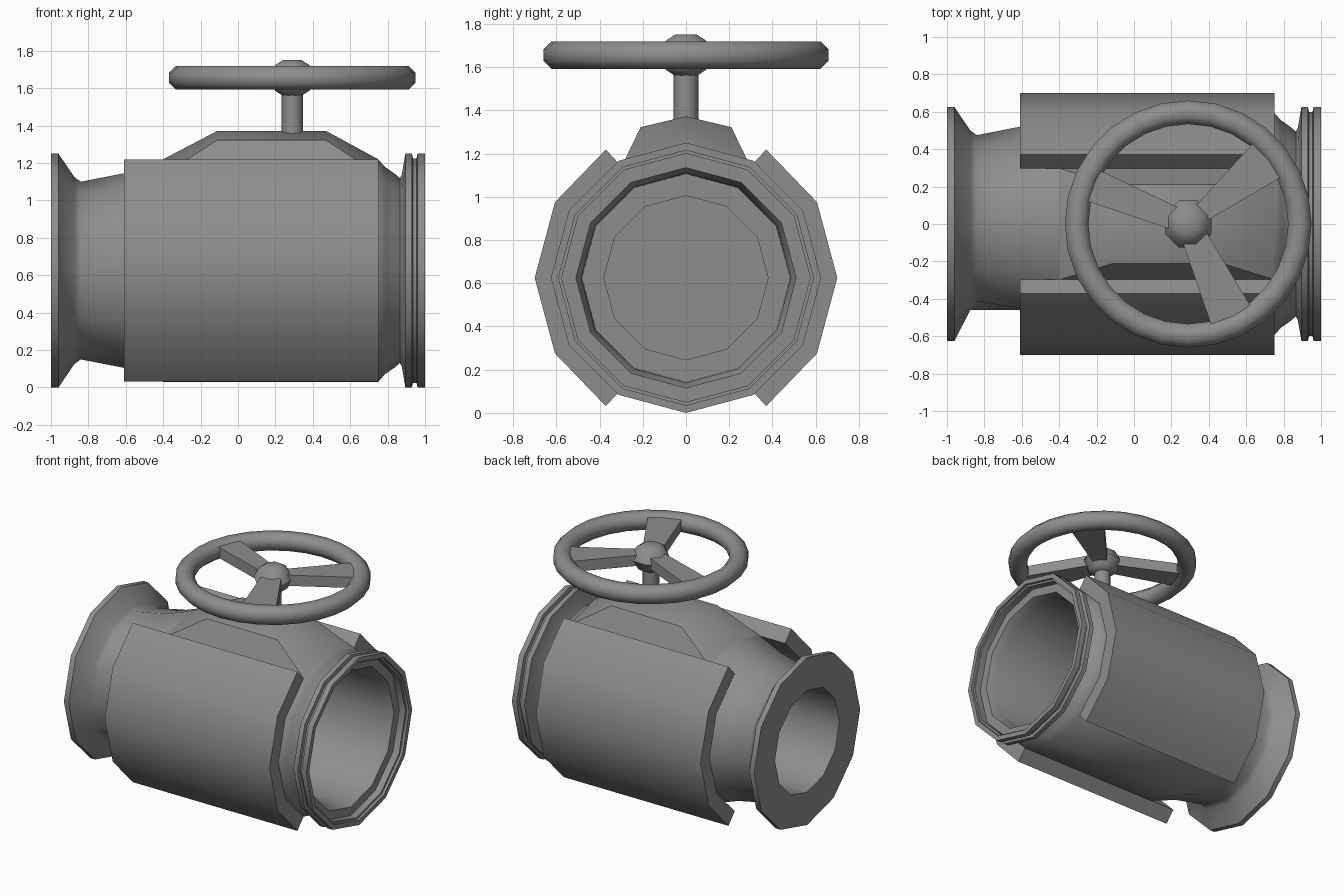
import bpy, bmesh
from math import sin, cos, radians, pi
from mathutils import Matrix, Vector

if "Cube" in bpy.data.objects:
    bpy.data.objects.remove(bpy.data.objects["Cube"])

AXIS_Z = 0.625      # height of the pipe axis
WHEEL = Vector((0.29, 0, 1.655))

metal = bpy.data.materials.new("grey_metal")
metal.use_nodes = True
grey = (0.27, 0.27, 0.27, 1)
metal.diffuse_color = grey
metal.node_tree.nodes["Principled BSDF"].inputs["Base Color"].default_value = grey


def finish(name, bm, angle=35):
    """Turn a bmesh into a named, smooth-shaded grey object."""
    bmesh.ops.remove_doubles(bm, verts=bm.verts, dist=0.0005)
    bmesh.ops.dissolve_degenerate(bm, dist=0.0005, edges=bm.edges)
    bmesh.ops.recalc_face_normals(bm, faces=bm.faces)
    mesh = bpy.data.meshes.new(name)
    bm.to_mesh(mesh)
    bm.free()
    mesh.materials.append(metal)
    ob = bpy.data.objects.new(name, mesh)
    bpy.context.collection.objects.link(ob)
    bpy.ops.object.select_all(action='DESELECT')
    ob.select_set(True)
    bpy.context.view_layer.objects.active = ob
    bpy.ops.object.shade_smooth_by_angle(angle=radians(angle))
    return ob


def skin(bm, rings, closed=True, caps=False):
    """Bridge successive rings of points with quads."""
    rows = [[bm.verts.new(p) for p in ring] for ring in rings]
    for a, b in zip(rows, rows[1:]):
        n = len(a)
        for i in range(n if closed else n - 1):
            j = (i + 1) % n
            bm.faces.new((a[i], a[j], b[j], b[i]))
    if caps:
        bm.faces.new(rows[0])
        bm.faces.new(rows[-1])


def lathe(name, profile, sides, matrix, angle=35):
    """Revolve (radius, height) pairs about z, then place the result."""
    bm = bmesh.new()
    rings = [[matrix @ Vector((max(r, 1e-5) * cos(2 * pi * i / sides),
                               max(r, 1e-5) * sin(2 * pi * i / sides), h))
              for i in range(sides)] for r, h in profile]
    skin(bm, rings)
    return finish(name, bm, angle)


# Pipe body with both flanges, recessed mouth and both bores, revolved along x
body = [(0, -0.40), (0.38, -0.40), (0.38, -1.0), (0.625, -1.0),
        (0.625, -0.96), (0.5, -0.875), (0.475, -0.84), (0.52, -0.61),
        (0.595, -0.40), (0.595, 0.75), (0.555, 0.785), (0.52, 0.835),
        (0.495, 0.865), (0.51, 0.875), (0.625, 0.895), (0.625, 0.93),
        (0.6, 0.935), (0.6, 0.955), (0.625, 0.96), (0.625, 1.0), (0.59, 1.0),
        (0.59, 0.98), (0.575, 0.98), (0.575, 0.93), (0.51, 0.93),
        (0.485, 0.87), (0.48, -0.30), (0.38, -0.30), (0.38, -0.35), (0, -0.35)]
pipe = lathe("pipe_body", body, 12,
             Matrix.Translation((0, 0, AXIS_Z)) @ Matrix.Rotation(pi / 2, 4, 'Y'), 50)

# Flat on the front of the neck
for v in pipe.data.vertices:
    if -0.9 < v.co.x < -0.6:
        v.co.y = max(v.co.y, -0.46)

# Curved side shells, front and back
for name, side in (("front_shell", -1), ("back_shell", 1)):
    outer = [(0.70, a) for a in (-58, -30, 0, 30, 58)]
    inner = [(0.592, a) for a in (60, 30, 0, -30, -60)]
    bm = bmesh.new()
    skin(bm, [[(x, side * r * cos(radians(a)), AXIS_Z + r * sin(radians(a)))
               for r, a in outer + inner] for x in (-0.61, 0.75)], caps=True)
    finish(name, bm)

# Raised bonnet on top, tapering down into the body at both ends
low = [(-0.298, 1.14), (-0.298, 1.14), (0, 1.22), (0.298, 1.14), (0.298, 1.14)]
high = [(-0.298, 1.14), (-0.21, 1.322), (0, 1.372), (0.21, 1.322), (0.298, 1.14)]
bm = bmesh.new()
skin(bm, [[(x, y, z) for y, z in section] for x, section in
          ((-0.40, low), (-0.11, high), (0.47, high), (0.75, low))], closed=False)
finish("bonnet", bm)

# Stem and domed hub of the handwheel
at_wheel = Matrix.Translation(WHEEL)
lathe("stem", [(0, -0.33), (0.057, -0.33), (0.057, 0.09), (0, 0.09)], 12, at_wheel)
lathe("wheel_hub", [(0, -0.095), (0.055, -0.095), (0.1, -0.068), (0.135, 0),
                    (0.1, 0.068), (0.055, 0.095), (0, 0.095)],
      8, at_wheel @ Matrix.Rotation(pi / 8, 4, 'Z'), 50)

# Handwheel rim
rim = [(0.597 + 0.068 * cos(pi / 8 + i * pi / 4), 0.068 * sin(pi / 8 + i * pi / 4))
       for i in range(9)]
lathe("wheel_rim", rim, 28, at_wheel, 50)

# Three spokes that widen towards the rim: angle, half width at hub and at rim
spokes = ((39, 0.05, 0.122), (158, 0.062, 0.09), (-65, 0.07, 0.12))
for n, (angle, hub_half, rim_half) in enumerate(spokes):
    place = at_wheel @ Matrix.Rotation(radians(angle), 4, 'Z')
    bm = bmesh.new()
    skin(bm, [[place @ Vector((r, sy * half, sz * 0.04))
               for sy, sz in ((-1, -1), (1, -1), (1, 1), (-1, 1))]
              for r, half in ((0.09, hub_half), (0.57, rim_half))], caps=True)
    finish(f"wheel_spoke_{n + 1}", bm)
